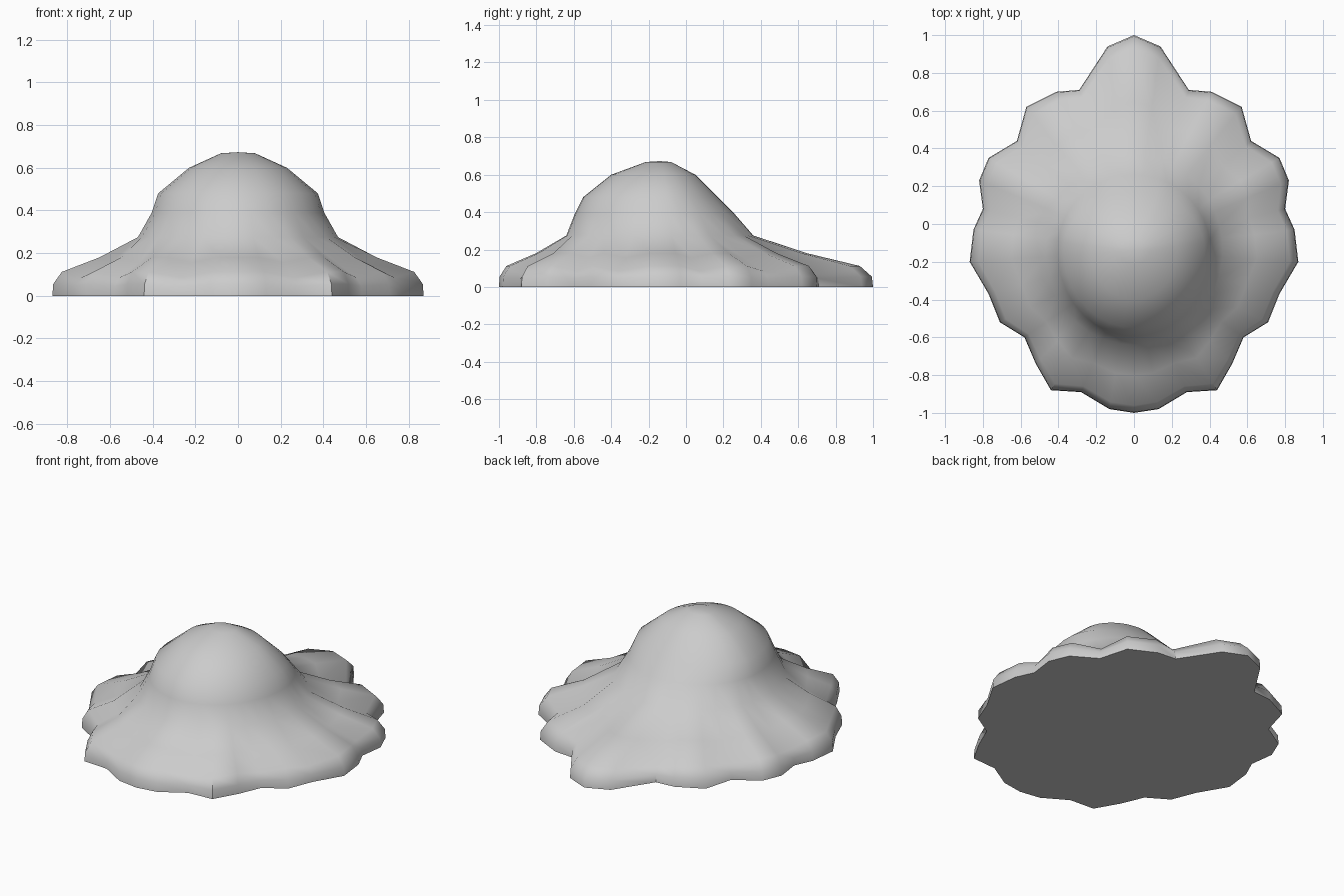
import bpy, bmesh, math

if "Cube" in bpy.data.objects:
    bpy.data.objects.remove(bpy.data.objects["Cube"])

# Right half of the scalloped rim, back to front
HALF = [(0, 1), (.14, .94), (.29, .71), (.41, .70), (.57, .62), (.62, .44),
        (.77, .35), (.82, .23), (.80, .08), (.85, -.03), (.87, -.20),
        (.77, -.37), (.71, -.52), (.58, -.60), (.52, -.74), (.44, -.88),
        (.28, -.89), (.13, -.98), (0, -1)]
VALLEYS = {2, 5, 8, 11, 13, 16}
n = len(HALF)
spokes = [(x, y, i in VALLEYS) for i, (x, y) in enumerate(HALF)]
spokes += [(-HALF[i][0], HALF[i][1], i in VALLEYS) for i in range(n - 2, 0, -1)]
CY = -.14  # centre of the dome

# Brim rings: share of the way from dome foot to rim, height, valley height
BRIM = [(1, 0, 0), (.99, .055, .045), (.89, .112, .085), (.45, .18, .155)]
# Dome rings: front, side and back radius, height
DOME = [(.50, .47, .50, .275), (.455, .405, .40, .39), (.41, .375, .31, .48),
        (.26, .23, .19, .60), (.075, .08, .06, .668)]


def dome_point(x, y, front, side, back):
    a = math.atan2(y - CY, x)
    return side * math.cos(a), CY + (back if y > CY else front) * math.sin(a)


bm = bmesh.new()
rings = []
for t, z, zv in BRIM:
    ring = []
    for x, y, valley in spokes:
        fx, fy = dome_point(x, y, *DOME[0][:3])
        ring.append(bm.verts.new((fx + (x - fx) * t, fy + (y - fy) * t, zv if valley else z)))
    rings.append(ring)
for f, s, b, z in DOME:
    rings.append([bm.verts.new((*dome_point(x, y, f, s, b), z)) for x, y, _ in spokes])

# Skin between rings, then the crown and the underside
m = len(spokes)
for lo, hi in zip(rings, rings[1:]):
    for i in range(m):
        j = (i + 1) % m
        bm.faces.new((lo[i], lo[j], hi[j], hi[i]))
crown = bm.verts.new((0, CY, .673))
under = bm.verts.new((0, CY, 0))
for i in range(m):
    j = (i + 1) % m
    bm.faces.new((rings[-1][i], rings[-1][j], crown))
    bm.faces.new((rings[0][j], rings[0][i], under))
bmesh.ops.recalc_face_normals(bm, faces=bm.faces)

mesh = bpy.data.meshes.new("rock_mound")
bm.to_mesh(mesh)
bm.free()
mound = bpy.data.objects.new("rock_mound", mesh)
bpy.context.collection.objects.link(mound)
grey = bpy.data.materials.new("light grey")
grey.diffuse_color = (.6, .6, .6, 1)
grey.use_nodes = True
grey.node_tree.nodes["Principled BSDF"].inputs["Base Color"].default_value = grey.diffuse_color
mesh.materials.append(grey)

bpy.context.view_layer.objects.active = mound
mound.select_set(True)
bpy.ops.object.shade_smooth_by_angle(angle=math.radians(50))
